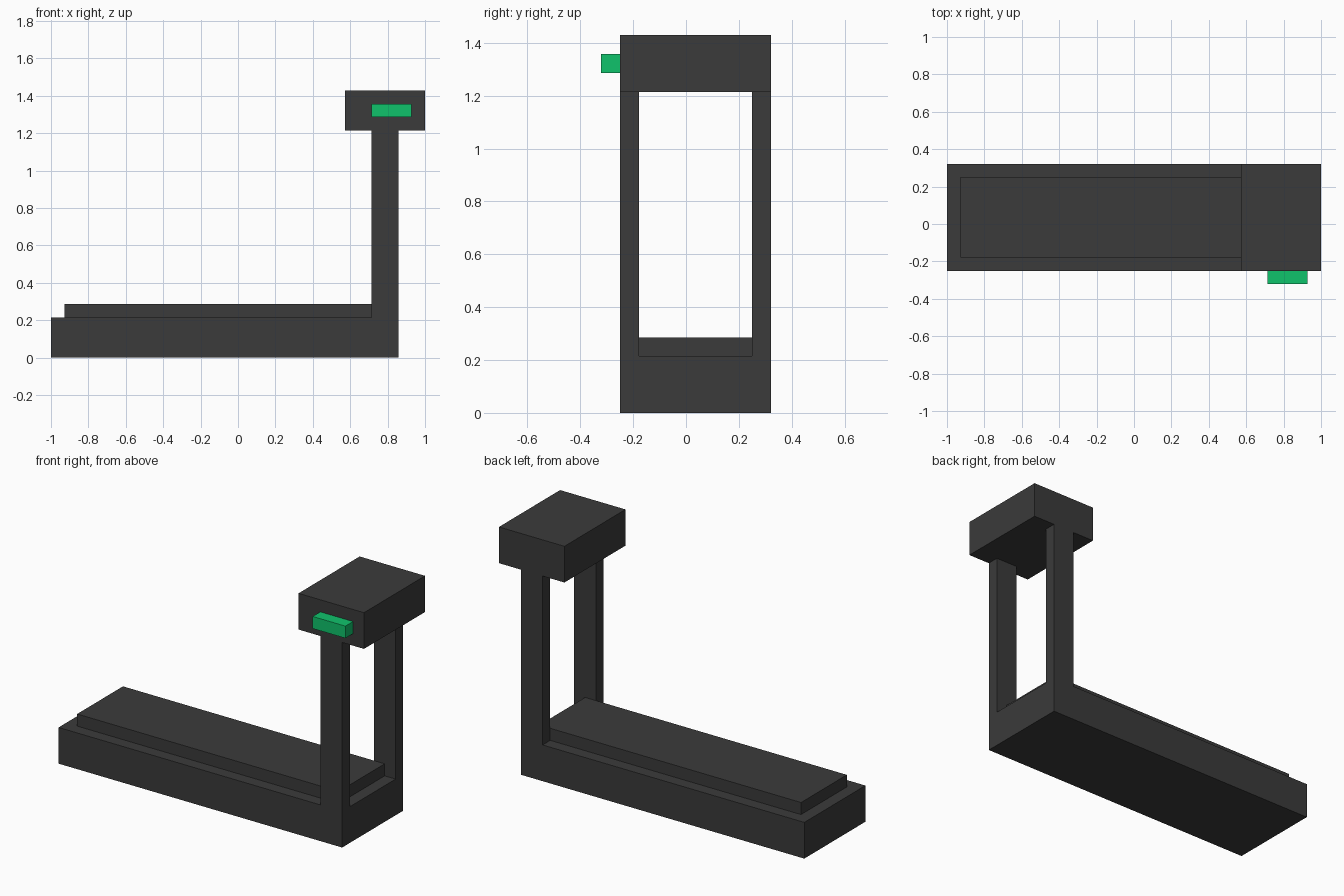
import bpy
import bmesh
from mathutils import Vector

cube = bpy.data.objects.get("Cube")
if cube:
    bpy.data.objects.remove(cube, do_unlink=True)

U = 1 / 14                          # design module
ORIGIN = Vector((-14, -3.5, 0))     # front left bottom corner, in modules


def make_material(name, rgb):
    mat = bpy.data.materials.new(name)
    mat.use_nodes = True
    colour = (*rgb, 1)
    mat.diffuse_color = colour
    mat.node_tree.nodes["Principled BSDF"].inputs["Base Color"].default_value = colour
    return mat


def box(name, corner, size, mat):
    """Box given by its lowest corner and size, in modules from ORIGIN."""
    size = Vector(size)
    centre = ORIGIN + Vector(corner) + size / 2
    mesh = bpy.data.meshes.new(name)
    bm = bmesh.new()
    bmesh.ops.create_cube(bm, size=1)
    bmesh.ops.scale(bm, vec=size * U, verts=bm.verts)
    bm.to_mesh(mesh)
    bm.free()
    mesh.materials.append(mat)
    obj = bpy.data.objects.new(name, mesh)
    obj.location = centre * U
    bpy.context.collection.objects.link(obj)
    return obj


charcoal = make_material("charcoal", (0.043, 0.043, 0.043))
green = make_material("bright_green", (0.005, 0.54, 0.148))

# Long base with the raised deck on top
box("base", (0, 0, 0), (26, 8, 3), charcoal)
box("deck", (1, 1, 3), (24, 6, 1), charcoal)

# Two uprights, flush with the base sides and end
for name, y in (("front_post", 0), ("back_post", 7)):
    box(name, (24, y, 3), (2, 1, 14), charcoal)

# Head block and the green grip on its front
box("head", (22, 0, 17), (6, 8, 3), charcoal)
box("green_grip", (24, -1, 18), (3, 1, 1), green)
